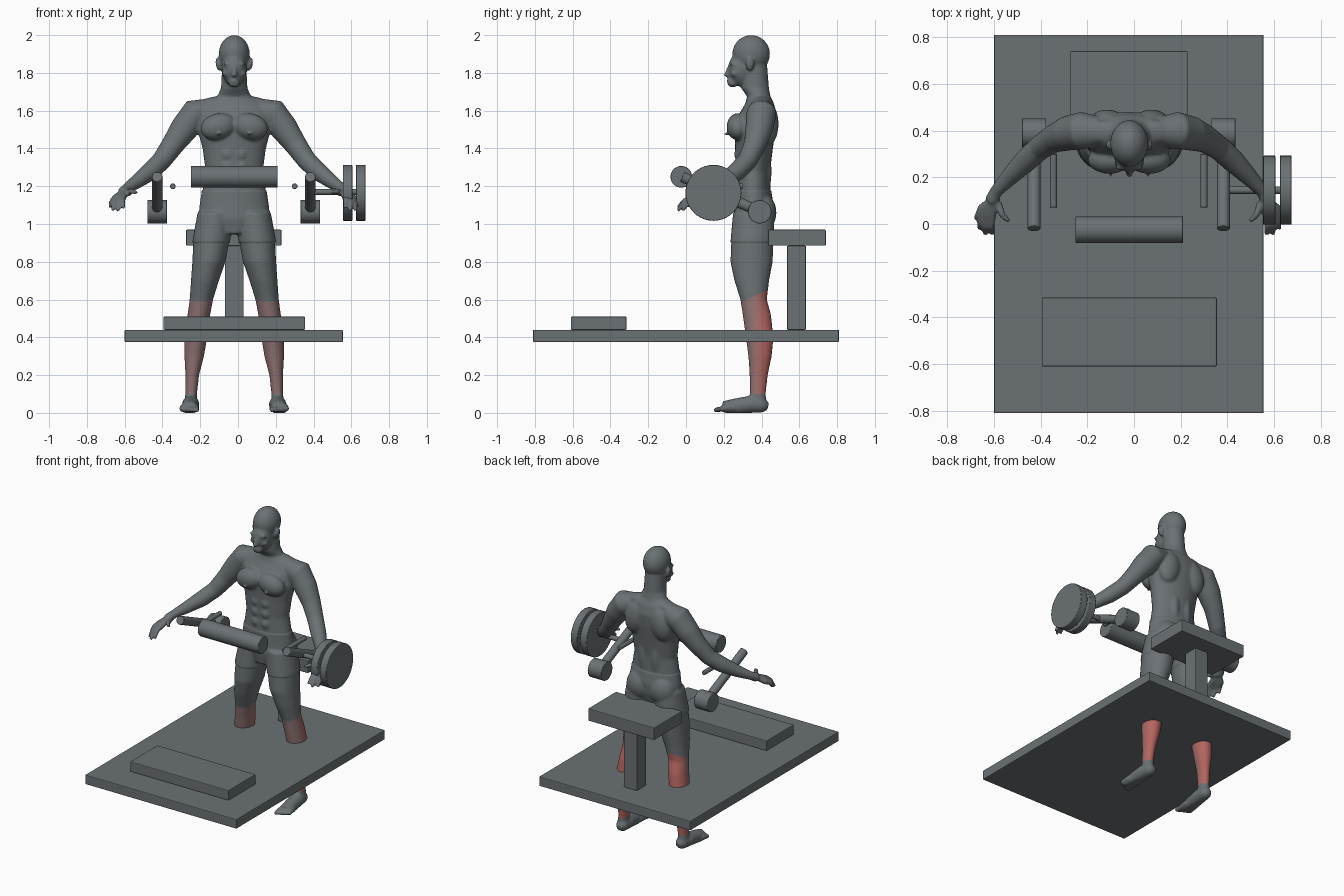
import bpy, bmesh, math
from mathutils import Vector, Matrix

old = bpy.data.objects.get("Cube")
if old:
    bpy.data.objects.remove(old)


def material(name, colour):
    m = bpy.data.materials.new(name)
    m.use_nodes = True
    m.diffuse_color = (*colour, 1)
    m.node_tree.nodes["Principled BSDF"].inputs["Base Color"].default_value = (*colour, 1)
    return m


grey = material("slate grey", (.145, .165, .175))
rose = material("faded rose", (.27, .165, .165))
coral = material("dull coral", (.36, .15, .14))
red = material("muscle red", (.46, .13, .115))


def finish(name, bm, bevel=0):
    mesh = bpy.data.meshes.new(name)
    bmesh.ops.recalc_face_normals(bm, faces=bm.faces)
    bm.to_mesh(mesh)
    bm.free()
    mesh.materials.append(grey)
    ob = bpy.data.objects.new(name, mesh)
    bpy.context.collection.objects.link(ob)
    if bevel:
        mod = ob.modifiers.new("soft edges", "BEVEL")
        mod.width, mod.segments, mod.limit_method = bevel, 2, "ANGLE"
    return ob


def smooth(ob, degrees):
    bpy.ops.object.select_all(action="DESELECT")
    ob.select_set(True)
    bpy.context.view_layer.objects.active = ob
    bpy.ops.object.shade_smooth_by_angle(angle=math.radians(degrees))


def box(name, low, high):
    low, high = Vector(low), Vector(high)
    bm = bmesh.new()
    bmesh.ops.create_cube(bm, size=1, matrix=Matrix.Translation((low + high) / 2)
                          @ Matrix.Diagonal((*(high - low), 1)))
    finish(name, bm, .005)


def rod(name, start, end, radius, bevel=.003):
    start, end = Vector(start), Vector(end)
    axis = end - start
    turn = axis.to_track_quat("Z", "Y").to_matrix().to_4x4()
    bm = bmesh.new()
    bmesh.ops.create_cone(bm, cap_ends=True, segments=40, radius1=radius, radius2=radius,
                          depth=axis.length, matrix=Matrix.Translation((start + end) / 2) @ turn)
    smooth(finish(name, bm, bevel), 40)


# Bench frame
box("platform", (-.6, -.81, .375), (.555, .81, .44))
box("front_step", (-.395, -.61, .44), (.355, -.315, .51))
box("seat_post", (-.07, .535, .44), (.03, .635, .885))
box("seat", (-.275, .435, .885), (.23, .74, .97))

# Rollers, arms and weights
rod("front_roller", (-.25, -.025, 1.25), (.21, -.025, 1.25), .057)
for side, x, pin in (("right", -.428, -.345), ("left", .383, .3)):
    rod(side + "_arm", (x, -.02, 1.25), (x, .39, 1.065), .028)
    rod(side + "_rear_roller", (x - .052, .39, 1.065), (x + .052, .39, 1.065), .062)
    rod(side + "_pin", (x - x + pin, .07, 1.2), (pin, .3, 1.2), .015)
rod("weight_bar", (.4, .145, 1.17), (.67, .145, 1.17), .016)
rod("inner_weight", (.555, .145, 1.165), (.605, .145, 1.165), .148)
rod("outer_weight", (.625, .145, 1.165), (.675, .145, 1.165), .148)

# Figure: overlapping volumes fused into one skin
body = bmesh.new()


def blob(at, radii, tilt=0, mirror=True):
    for s in ((1, -1) if mirror else (1,)):
        x, y, z = at
        bmesh.ops.create_uvsphere(body, u_segments=24, v_segments=16, radius=1,
                                  matrix=Matrix.Translation((s * x, y, z))
                                  @ Matrix.Rotation(s * tilt, 4, "Y")
                                  @ Matrix.Diagonal((*radii, 1)))


def skin(centres, frames):
    n = 28
    rings = []
    for c, (a, b) in zip(centres, frames):
        angles = [math.tau * i / n for i in range(n)]
        rings.append([body.verts.new(c + a * math.cos(t) + b * math.sin(t)) for t in angles])
    for low, high in zip(rings, rings[1:]):
        for i in range(n):
            j = (i + 1) % n
            body.faces.new((low[i], low[j], high[j], high[i]))
    body.faces.new(rings[0][::-1])
    body.faces.new(rings[-1])


def stack(rows, s=1):
    # Level ellipses: x, y, z, half width, half depth
    skin([Vector((s * x, y, z)) for x, y, z, w, d in rows],
         [(Vector((w, 0, 0)), Vector((0, d, 0))) for x, y, z, w, d in rows])


def limb(rows, s=1):
    # Round sections square to the path: x, y, z, radius
    pts = [Vector((s * x, y, z)) for x, y, z, r in rows]
    frames = []
    for i, row in enumerate(rows):
        q = (pts[min(i + 1, len(pts) - 1)] - pts[max(i - 1, 0)]).to_track_quat("Z", "Y")
        frames.append((q @ Vector((row[3], 0, 0)), q @ Vector((0, row[3], 0))))
    skin(pts, frames)


# Trunk and neck
stack([(0, .35, .95, .09, .08), (0, .355, 1.03, .185, .1), (0, .36, 1.1, .18, .1),
       (0, .355, 1.18, .168, .092), (0, .355, 1.28, .152, .09), (0, .36, 1.4, .168, .1),
       (0, .365, 1.5, .195, .11), (0, .38, 1.58, .2, .1), (0, .39, 1.64, .165, .075),
       (0, .385, 1.675, .09, .062), (0, .365, 1.72, .07, .074), (0, .36, 1.84, .064, .07)])
blob((.085, .275, 1.515), (.095, .06, .07), .25)    # chest
blob((.095, .435, 1.53), (.075, .055, .115), -.25)  # shoulder blades
blob((.045, .405, 1.28), (.042, .048, .16))         # lower back
blob((.085, .405, 1.06), (.088, .07, .095))         # glutes
for z in (1.23, 1.3, 1.37):
    blob((.035, .28, z), (.034, .025, .036))        # abdomen
blob((.1, .395, 1.645), (.11, .05, .03), .18)       # trapezius
blob((.08, .212, 1.475), (.008, .012, .008))

# Head and face
blob((0, .345, 1.9), (.082, .1, .1), 0, False)
blob((0, .295, 1.82), (.066, .072, .092), 0, False)
blob((0, .247, 1.745), (.032, .028, .022), 0, False)
blob((0, .228, 1.757), (.024, .012, .013), 0, False)
blob((0, .226, 1.803), (.011, .017, .034), 0, False)
blob((0, .216, 1.79), (.017, .016, .011), 0, False)
blob((.03, .243, 1.848), (.03, .014, .011))
blob((.029, .24, 1.826), (.013, .01, .008))
blob((.042, .262, 1.796), (.022, .025, .018))
blob((.085, .338, 1.845), (.013, .024, .036), .2)

for s in (1, -1):
    # Legs
    stack([(.232, .385, .03, .034, .045), (.228, .38, .1, .031, .042),
           (.222, .385, .2, .036, .048), (.212, .392, .3, .052, .062),
           (.203, .39, .4, .06, .073), (.187, .375, .52, .06, .075),
           (.174, .358, .6, .062, .07), (.155, .348, .7, .074, .092),
           (.134, .347, .8, .088, .112), (.12, .352, .92, .096, .112),
           (.1, .358, 1.06, .09, .105)], s)
    # Arms
    limb([(.13, .395, 1.6, .065), (.205, .4, 1.585, .08), (.265, .388, 1.505, .074),
          (.325, .365, 1.42, .06), (.385, .325, 1.335, .052), (.445, .27, 1.278, .05),
          (.515, .2, 1.225, .038), (.57, .14, 1.187, .027), (.59, .1, 1.165, .03)], s)
    # Hands
    palm = Vector((.592, .095, 1.165))
    for knuckle, tip in (((.632, .068, 1.135), (.655, .02, 1.085)),
                         ((.622, .05, 1.135), (.643, -.02, 1.07)),
                         ((.605, .04, 1.14), (.615, -.045, 1.07)),
                         ((.587, .045, 1.145), (.585, -.045, 1.085)),
                         ((.56, .08, 1.165), (.515, .01, 1.165))):
        k, t = Vector(knuckle), Vector(tip)
        bend = k.lerp(t, .5) + Vector((.006, -.008, .008))
        limb([(*palm, .02), (*k, .019), (*bend, .014), (*t, .01)], s)
    # Feet
    limb([(.225, .435, .035, .02), (.226, .41, .04, .038), (.23, .34, .045, .046),
          (.235, .26, .032, .044), (.238, .2, .022, .04)], s)
    for i in range(5):
        limb([(.204 + .017 * i, .24, .03, .017), (.2 + .019 * i, .195, .022, .015),
              (.197 + .02 * i, .148 + .009 * i, .014, .012)], s)
blob((.236, .235, .025), (.052, .055, .026))

for v in body.verts:
    v.co.z = max(v.co.z, 0)
    v.co.x -= .02
figure = finish("figure", body)
fuse = figure.modifiers.new("fuse", "REMESH")
fuse.mode, fuse.voxel_size = "VOXEL", .0075
relax = figure.modifiers.new("relax", "SMOOTH")
relax.factor, relax.iterations = .5, 6
figure.data = bpy.data.meshes.new_from_object(
    figure.evaluated_get(bpy.context.evaluated_depsgraph_get()))
figure.modifiers.clear()
for m in (rose, coral, red):
    figure.data.materials.append(m)

# Shorts hems and coloured lower legs, cut along clean planes
bm = bmesh.new()
bm.from_mesh(figure.data)


def cut(at, normal, low, high):
    faces = [f for f in bm.faces if low < f.calc_center_median().z < high
             and abs(f.calc_center_median().x) < .35]
    geom = {g for f in faces for g in (*f.verts, *f.edges, f)}
    bmesh.ops.bisect_plane(bm, geom=list(geom), plane_co=at, plane_no=normal, dist=.0002)


top_at, top_normal = Vector((0, .3, .59)), Vector((0, -.45, 1))
for z in (.1, .9, 1.18):
    cut((0, 0, z), (0, 0, 1), z - .05, z + .05)
cut(top_at, top_normal, .5, .75)
for y in (.36, .4):
    cut((0, y, 0), (0, 1, 0), .1, .7)
bm.normal_update()
for v in bm.verts:
    if .902 < v.co.z < 1.178 and abs(v.co.x) < .3:
        v.co += v.normal * .004
for f in bm.faces:
    c = f.calc_center_median()
    f.material_index = 0
    if c.z > .1 and (c - top_at).dot(top_normal) < 0:
        f.material_index = 1 + (c.y > .36) + (c.y > .4)
bm.to_mesh(figure.data)
bm.free()
smooth(figure, 50)
